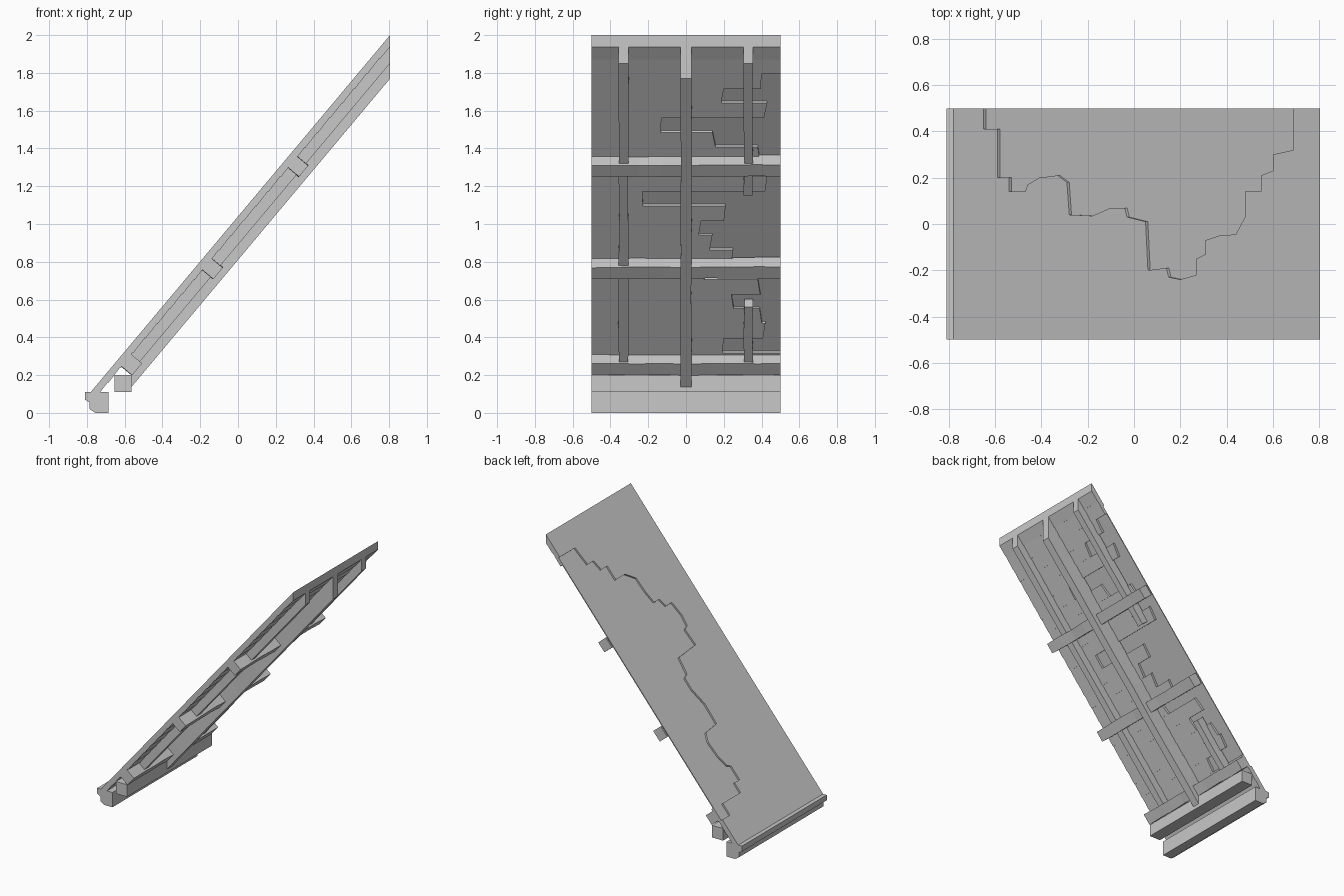
import bpy, bmesh, random
from mathutils import Vector

random.seed(4)
cube = bpy.data.objects.get("Cube")
if cube:
    bpy.data.objects.remove(cube)

grey = bpy.data.materials.new("plain_grey")
grey.use_nodes = True
grey.diffuse_color = (0.58, 0.58, 0.58, 1)
grey.node_tree.nodes["Principled BSDF"].inputs["Base Color"].default_value = (0.58, 0.58, 0.58, 1)

# Slope frame: s runs up the roof, d is depth below the roof surface
EAVE = Vector((-0.78, 0, 0.11))
UP = Vector((1.585, 0, 1.89)).normalized()
IN = Vector((UP.z, 0, -UP.x))
RIDGE_X = 0.805
LENGTH = 2.6  # overshoots the ridge, then is cut plumb


def on_slope(s, y, d):
    return EAVE + UP * s + IN * d + Vector((0, y, 0))


def cut(bm, x, side):
    """Saw off everything beyond a plumb plane and cap the cut."""
    geom = bm.verts[:] + bm.edges[:] + bm.faces[:]
    res = bmesh.ops.bisect_plane(bm, geom=geom, plane_co=(x, 0, 0),
                                 plane_no=(side, 0, 0), clear_outer=True)
    edges = [e for e in res["geom_cut"] if isinstance(e, bmesh.types.BMEdge)]
    if edges:
        bmesh.ops.contextual_create(bm, geom=edges)


def finish(name, bm, low_cut=None):
    cut(bm, RIDGE_X, 1)
    if low_cut is not None:
        cut(bm, low_cut, -1)
    bmesh.ops.recalc_face_normals(bm, faces=bm.faces[:])
    mesh = bpy.data.meshes.new(name)
    bm.to_mesh(mesh)
    bm.free()
    mesh.materials.append(grey)
    obj = bpy.data.objects.new(name, mesh)
    bpy.context.collection.objects.link(obj)
    return obj


def loft(name, rings, low_cut=None):
    """Skin a solid through equal rings of points."""
    bm = bmesh.new()
    loops = [[bm.verts.new(p) for p in ring] for ring in rings]
    n = len(loops[0])
    for a, b in zip(loops, loops[1:]):
        for i in range(n):
            j = (i + 1) % n
            bm.faces.new((a[i], a[j], b[j], b[i]))
    bm.faces.new(loops[0])
    bm.faces.new(loops[-1][::-1])
    return finish(name, bm, low_cut)


def wobble(amount=0.003):
    return random.uniform(-amount, amount)


def slab(name, outline, d0, d1):
    loft(name, [[on_slope(s, y, d) for s, y in outline] for d in (d0, d1)])


def rafter(name, y, half, depth, s0, s1, low_cut=None):
    rings = []
    steps = max(2, round((s1 - s0) / 0.25))
    for i in range(steps + 1):
        s = s0 + (s1 - s0) * i / steps
        a, b = y - half + wobble(), y + half + wobble()
        rings.append([on_slope(s, a, 0.03), on_slope(s, b, 0.03),
                      on_slope(s, b, depth), on_slope(s, a, depth)])
    loft(name, rings, low_cut)


def purlin(name, s0, s1):
    rings = []
    for i in range(9):
        y = -0.5 + i / 8
        a, b, d = s0 + wobble(), s1 + wobble(), 0.11 + wobble()
        rings.append([on_slope(a, y, 0.03), on_slope(b, y, 0.03),
                      on_slope(b, y, d), on_slope(a, y, d)])
    loft(name, rings)


def bar(name, profile):
    loft(name, [[Vector((x, y, z)) for x, z in profile] for y in (-0.5, 0.5)])


# Roof covering with its broken edge, in plan
broken_edge = [
    (-.65, .5), (-.65, .41), (-.59, .41), (-.59, .2), (-.54, .2), (-.54, .14),
    (-.47, .14), (-.46, .17), (-.41, .2), (-.33, .21), (-.29, .18), (-.28, .04),
    (-.18, .035), (-.1, .07), (-.04, .07), (-.03, .03), (.05, .01), (.06, -.2),
    (.14, -.19), (.15, -.23), (.2, -.24), (.27, -.22), (.27, -.15), (.31, -.13),
    (.31, -.07), (.37, -.05), (.44, -.045), (.48, .03), (.48, .14), (.55, .14),
    (.55, .21), (.6, .23), (.6, .3), (.69, .32), (.69, .5)]
outline = [(0, -0.5), (0, 0.5)]
outline += [((x - EAVE.x) / UP.x, y) for x, y in broken_edge]
outline += [(LENGTH, 0.5), (LENGTH, -0.5)]
slab("roof_covering", outline, 0, 0.013)

# Sheet under the covering
slab("roof_sheet", [(0, -0.5), (0, 0.5), (LENGTH, 0.5), (LENGTH, -0.5)], 0.013, 0.02)

# Boards from the ridge down, each with the place where it is broken off
board_ends = [.5, .5, .4, .2, .43, -.13, .14, .38, .3, .43, -.23, .21, .08, .14,
              .25, .08, .38, .24, .39, .42, .2, .5, .5, .5]
row = 0.0778
for i, end in enumerate(board_ends):
    high = 1.949 - i * row
    s1 = (high - 0.084) / UP.z if i else LENGTH
    s0 = max(0, (high - row - 0.084) / UP.z)
    slant = 0.02 if end < 0.45 else 0
    rings = []
    for y_low, y_high in ((-0.5, -0.5), (end + wobble(slant), end)):
        rings.append([on_slope(s0, y_low, 0.018), on_slope(s1, y_high, 0.018),
                      on_slope(s1, y_high, 0.04 if i == 0 else 0.036),
                      on_slope(s0, y_low, 0.04)])
    loft(f"board_{i + 1}", rings)

# Rafters
rafter("middle_rafter", 0, 0.03, 0.148, 0.1, LENGTH, low_cut=-0.567)
rafter("front_rafter", -0.33, 0.026, 0.096, 0.25, LENGTH)
rafter("back_rafter_upper", 0.33, 0.023, 0.096, 1.438, LENGTH)
rafter("back_rafter_lower", 0.33, 0.023, 0.096, 0.25, 0.668)

# Purlins across the slope
for label, s0 in (("lower", 0.21), ("middle", 0.876), ("upper", 1.58)):
    purlin(label + "_purlin", s0, s0 + 0.079)

# Wall beam and eave moulding
bar("wall_beam", [(-.655, .11), (-.565, .11), (-.565, .2), (-.655, .2)])
bar("eave_moulding", [(-.81, .11), (-.685, .11), (-.685, 0), (-.755, 0),
                      (-.785, .02), (-.785, .055), (-.81, .07)])
